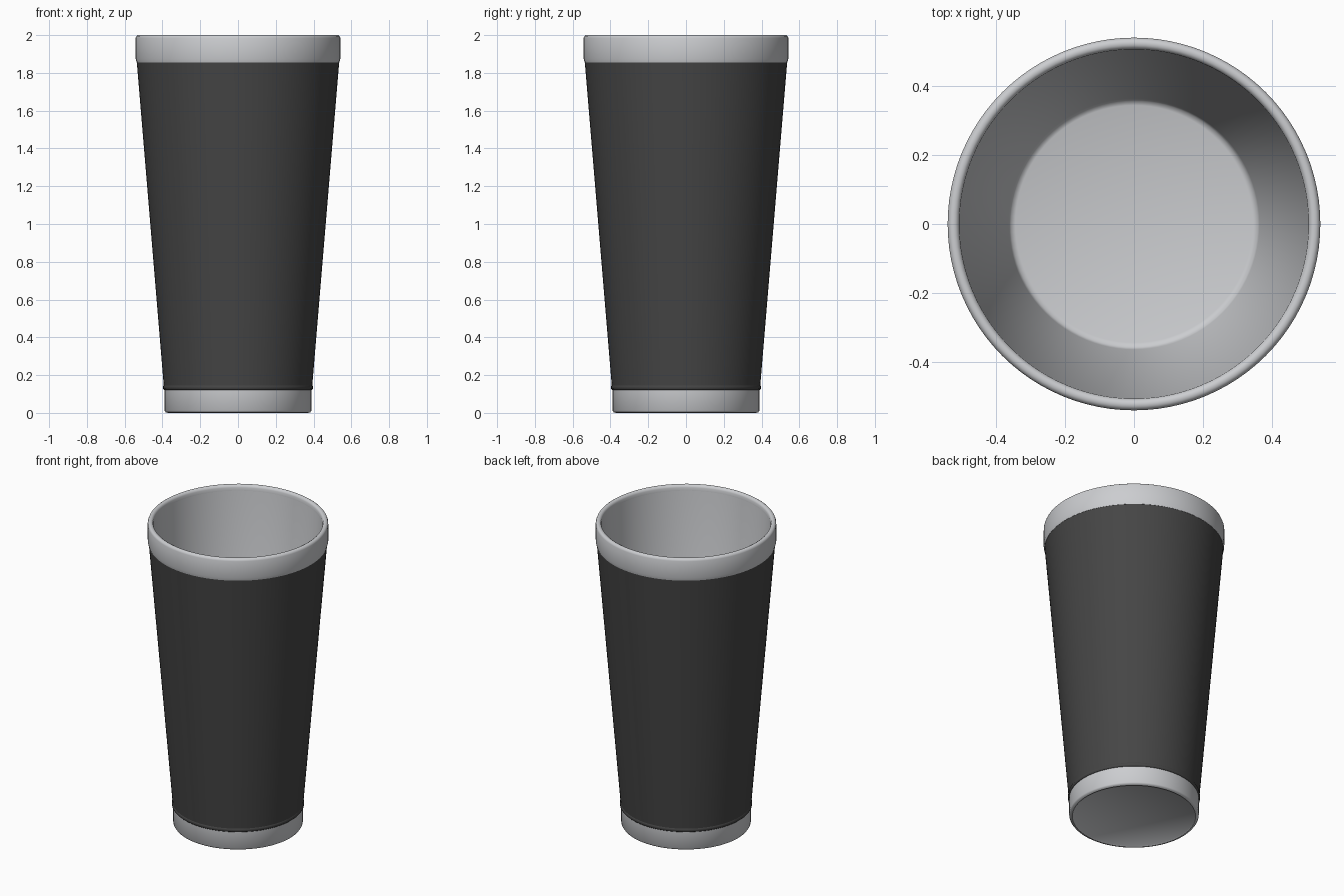
import bpy, bmesh, math

SEGMENTS = 96

cube = bpy.data.objects.get("Cube")
if cube:
    bpy.data.objects.remove(cube, do_unlink=True)


def make_material(name, color):
    mat = bpy.data.materials.new(name)
    mat.use_nodes = True
    mat.diffuse_color = color
    bsdf = mat.node_tree.nodes["Principled BSDF"]
    bsdf.inputs["Base Color"].default_value = color
    bsdf.inputs["Roughness"].default_value = 0.5
    return mat


def lathe(name, profile, mat, closed=False):
    """Spin a (radius, height) profile about z."""
    bm = bmesh.new()
    verts = [bm.verts.new((r, 0, z)) for r, z in profile]
    pairs = list(zip(verts, verts[1:]))
    if closed:
        pairs.append((verts[-1], verts[0]))
    edges = [bm.edges.new(p) for p in pairs]
    bmesh.ops.spin(bm, geom=verts + edges, cent=(0, 0, 0), axis=(0, 0, 1),
                   angle=math.tau, steps=SEGMENTS, use_merge=True)
    bmesh.ops.remove_doubles(bm, verts=bm.verts, dist=0.0002)
    bmesh.ops.recalc_face_normals(bm, faces=bm.faces)
    mesh = bpy.data.meshes.new(name)
    bm.to_mesh(mesh)
    bm.free()
    mesh.materials.append(mat)
    obj = bpy.data.objects.new(name, mesh)
    bpy.context.collection.objects.link(obj)
    bpy.ops.object.select_all(action="DESELECT")
    obj.select_set(True)
    bpy.context.view_layer.objects.active = obj
    bpy.ops.object.shade_smooth_by_angle(angle=math.radians(50))
    return obj


steel = make_material("light grey metal", (0.6, 0.61, 0.63, 1))
dark = make_material("charcoal coating", (0.06, 0.06, 0.06, 1))

# Inner cup and foot: underside, short base wall, tapered lining and floor
lathe("cup_liner", [
    (0, 0.005), (0.365, 0.005), (0.37, 0), (0.383, 0.003), (0.389, 0.012),
    (0.389, 0.13), (0.375, 0.14), (0.515, 1.9), (0.508, 1.975),
    (0.365, 0.17), (0.358, 0.155), (0.345, 0.15), (0, 0.15)], steel)

# Tapered outer sleeve
lathe("outer_sleeve", [
    (0.38, 0.145), (0.393, 0.145), (0.536, 1.86), (0.515, 1.86)], dark, True)

# Narrow bead between sleeve and foot
lathe("lower_bead", [
    (0.38, 0.122), (0.391, 0.122), (0.396, 0.127), (0.396, 0.141),
    (0.391, 0.148), (0.38, 0.148)], dark, True)

# Rounded lip band
lathe("rim_band", [
    (0.515, 1.855), (0.537, 1.855), (0.542, 1.875), (0.542, 1.985),
    (0.538, 1.995), (0.53, 2), (0.52, 2), (0.512, 1.995),
    (0.508, 1.985), (0.507, 1.96)], steel, True)
